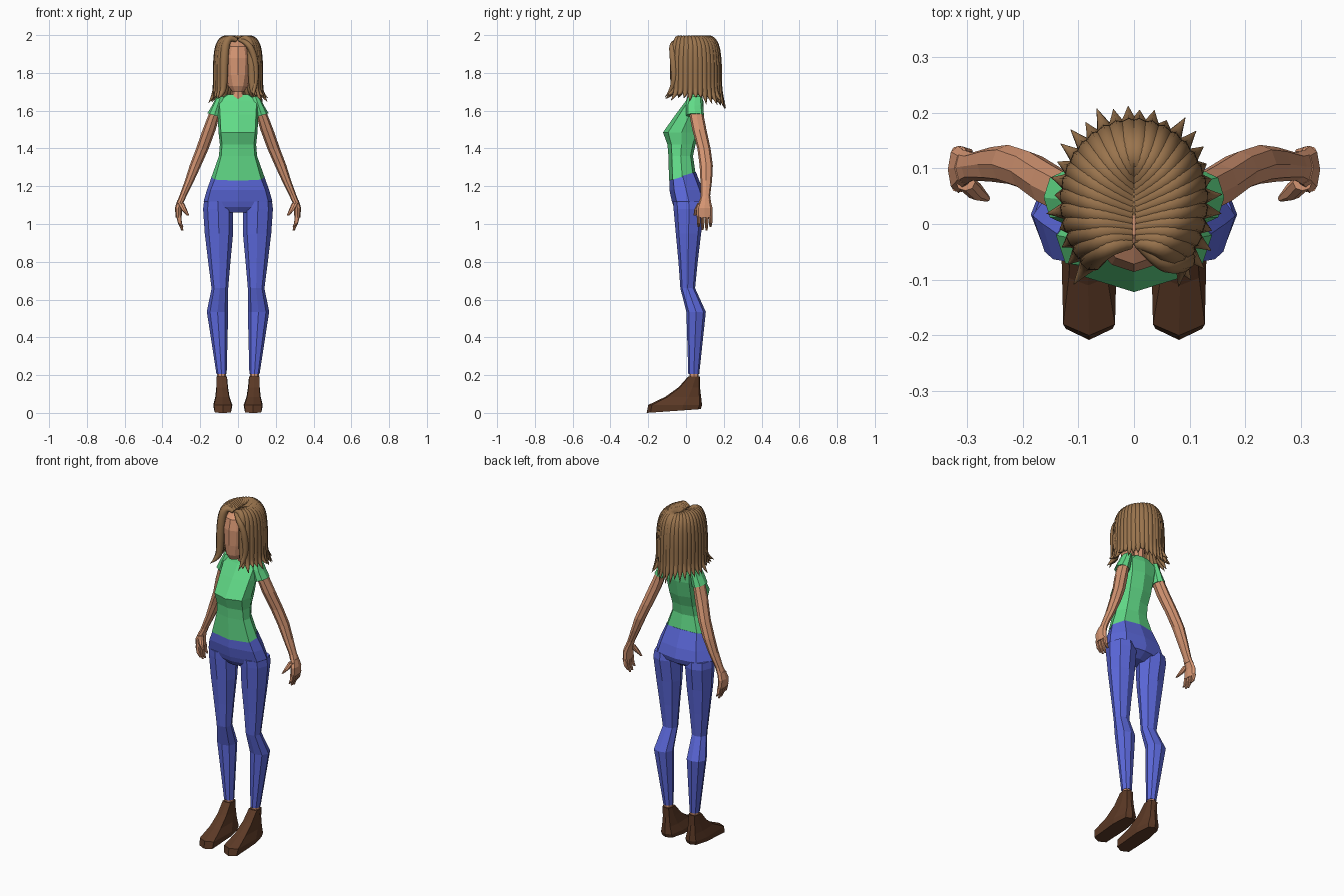
import bpy, bmesh, math, random

random.seed(4)
cube = bpy.data.objects.get("Cube")
if cube:
    bpy.data.objects.remove(cube, do_unlink=True)


def material(name, *srgb):
    color = [(c / 255) ** 2.2 for c in srgb] + [1]
    m = bpy.data.materials.new(name)
    m.use_nodes = True
    m.diffuse_color = color
    bsdf = next(n for n in m.node_tree.nodes if n.type == 'BSDF_PRINCIPLED')
    bsdf.inputs["Base Color"].default_value = color
    return m


skin = material("skin", 212, 148, 114)
green = material("green_shirt", 97, 217, 134)
blue = material("blue_trousers", 92, 104, 218)
brown = material("brown_hair", 152, 115, 78)
leather = material("dark_leather", 92, 60, 42)

# Half outlines of a cross-section, from front centre to back centre
ROUND = [(0, -1), (.7, -.75), (1, 0), (.7, .75), (0, 1)]
CHEST = [(0, -1), (.88, -.72), (1, 0), (.7, .8), (0, 1)]
SHOE = [(0, -1), (.92, -.86), (1, .3), (.7, .9), (0, 1)]
FACE = [(0, -1), (.5, -.88), (.88, -.55), (1, 0), (.7, .72), (0, 1)]


def loft(name, mat, rings, half=ROUND, side=1):
    """Skin rings of (z, x0, x1, y0, y1, slope along y, slope along x)."""
    outline = half + [(-x, y) for x, y in half[-2:0:-1]]
    bm = bmesh.new()
    loops = []
    for z, x0, x1, y0, y1, *slopes in rings:
        sy, sx = (slopes + [0, 0])[:2]
        cx, rx, cy, ry = (x0 + x1) / 2, (x1 - x0) / 2, (y0 + y1) / 2, (y1 - y0) / 2
        loops.append([bm.verts.new((side * (cx + u * rx), cy + v * ry, z + sy * v * ry + sx * u * rx))
                      for u, v in outline])
    n = len(outline)
    for a, b in zip(loops, loops[1:]):
        for i in range(n):
            j = (i + 1) % n
            bm.faces.new((a[i], a[j], b[j], b[i]))
    bm.faces.new(loops[0])
    bm.faces.new(loops[-1])
    bmesh.ops.recalc_face_normals(bm, faces=bm.faces)
    mesh = bpy.data.meshes.new(name)
    bm.to_mesh(mesh)
    bm.free()
    mesh.materials.append(mat)
    obj = bpy.data.objects.new(name, mesh)
    bpy.context.collection.objects.link(obj)
    return obj


def centred(rings):
    return [(z, -h, h, *rest) for z, h, *rest in rings]


# Head, neck and torso
loft("head", skin, centred([
    (1.70, .03, -.065, .0), (1.73, .055, -.08, .06), (1.79, .073, -.086, .11),
    (1.88, .08, -.086, .13), (1.94, .066, -.072, .12), (1.975, .03, -.02, .08)]), FACE)
loft("neck", skin, centred([(1.64, .04, .0, .08), (1.70, .03, .01, .07), (1.78, .03, .0, .07)]))
loft("shirt", green, centred([
    (1.25, .14, -.09, .05, .3), (1.36, .101, -.093, .037), (1.42, .096, -.098, .05),
    (1.485, .103, -.122, .075), (1.58, .108, -.055, .093), (1.65, .112, -.002, .092),
    (1.685, .06, .015, .08)]), CHEST)
loft("hips", blue, centred([
    (1.06, .06, -.045, .05), (1.09, .165, -.065, .095), (1.12, .182, -.075, .105),
    (1.18, .165, -.088, .09), (1.255, .138, -.087, .052, .3)]), CHEST)

for label, s in (("left", 1), ("right", -1)):
    # Arm, sleeve and hand
    loft(label + "_sleeve", green, [
        (1.675, .07, .115, .01, .085), (1.64, .07, .138, .0, .09, 0, -.4),
        (1.575, .088, .162, .0, .095, 0, .3)], side=s)
    loft(label + "_arm", skin, [
        (1.62, .085, .14, .01, .085), (1.5, .118, .187, .033, .108),
        (1.4, .155, .222, .06, .13), (1.31, .195, .256, .072, .142),
        (1.23, .232, .281, .076, .138), (1.15, .272, .31, .078, .128),
        (1.12, .285, .322, .07, .132)], side=s)
    loft(label + "_palm", skin, [
        (1.125, .285, .322, .072, .13), (1.085, .297, .334, .056, .14),
        (1.035, .298, .33, .056, .14)], side=s)
    loft(label + "_thumb", skin, [
        (1.11, .285, .32, .06, .09), (1.075, .27, .3, .043, .075),
        (1.045, .258, .27, .04, .052)], side=s)
    for i, tip in enumerate((.985, .968, .965, .985)):
        y = .057 + .021 * i
        loft(f"{label}_finger_{i + 1}", skin, [
            (1.045, .3, .328, y, y + .02), (1.005, .297, .318, y + .001, y + .019),
            (tip, .289, .3, y + .004, y + .015)], side=s)

    # Leg, ankle and shoe
    loft(label + "_trouser_leg", blue, [
        (1.12, .03, .18, -.068, .095), (1.08, .025, .185, -.066, .1),
        (.95, .026, .176, -.054, .08), (.8, .04, .158, -.04, .062),
        (.66, .052, .14, -.03, .048), (.535, .052, .165, .002, .105),
        (.205, .06, .114, .012, .07)], side=s)
    loft(label + "_ankle", skin, [(.16, .063, .112, .018, .068), (.23, .063, .11, .018, .066)], side=s)
    loft(label + "_shoe", leather, [
        (.01, .035, .126, -.208, .078, .07), (.042, .03, .131, -.2, .085),
        (.085, .045, .12, -.11, .08), (.135, .053, .115, -.04, .074),
        (.193, .058, .115, .012, .073)], SHOE, side=s)

# Hair base over the skull, open at the face
bpy.ops.mesh.primitive_uv_sphere_add(segments=24, ring_count=14, radius=1, location=(0, .045, 1.865))
cap = bpy.context.object
cap.name = "hair_base"
cap.scale = (.105, .11, .115)
bm = bmesh.new()
bm.from_mesh(cap.data)
bmesh.ops.delete(bm, geom=[f for f in bm.faces if f.calc_center_median().y < -.45
                           and f.calc_center_median().z < .8], context='FACES')
bm.to_mesh(cap.data)
bm.free()
cap.data.materials.append(brown)
cap.data.shade_smooth()

# Tapered locks falling from a centre parting
curve = bpy.data.curves.new("hair_locks", 'CURVE')
curve.dimensions = '3D'
curve.bevel_depth = .023
curve.bevel_resolution = 2
curve.resolution_u = 5
curve.use_fill_caps = True


def lock(points, radii):
    spline = curve.splines.new('NURBS')
    spline.points.add(len(points) - 1)
    for p, co, r in zip(spline.points, points, radii):
        p.co = (*co, 1)
        p.radius = r
    spline.order_u = 3
    spline.use_endpoint_u = True


COUNT = 14
for s in (1, -1):
    for i in range(COUNT):
        t = i / (COUNT - 1)
        a = math.radians(4 + 134 * t)
        dx, dy = s * math.sin(a), math.cos(a)
        ry = .122 if dy > 0 else .135
        root = .095 - .13 * t
        flare = random.uniform(1.28, 1.5)
        tip = 1.615 + .05 * t + random.uniform(-.01, .03)

        def at(k, z):
            return (dx * .108 * k, .042 + dy * ry * k, z)
        lock([(s * .006, root, 1.972), (dx * .06, (root + .042 + dy * ry * .8) / 2, 1.99),
              at(.92, 1.955), at(1.02, 1.86), at(1.04, 1.75), at(1.12, 1.69), at(flare, tip)],
             [.45, .8, 1, 1.05, .95, .7, .03])
# Loose front lock on the left
lock([(.005, -.03, 1.975), (.05, -.075, 1.965), (.088, -.07, 1.89), (.095, -.06, 1.78),
      (.085, -.075, 1.71), (.08, -.112, 1.67)], [.4, .7, .8, .8, .5, .03])

locks = bpy.data.objects.new("hair_locks", curve)
curve.materials.append(brown)
bpy.context.collection.objects.link(locks)
bpy.ops.object.select_all(action='DESELECT')
locks.select_set(True)
bpy.context.view_layer.objects.active = locks
bpy.ops.object.convert(target='MESH')
bpy.context.object.data.shade_smooth()
